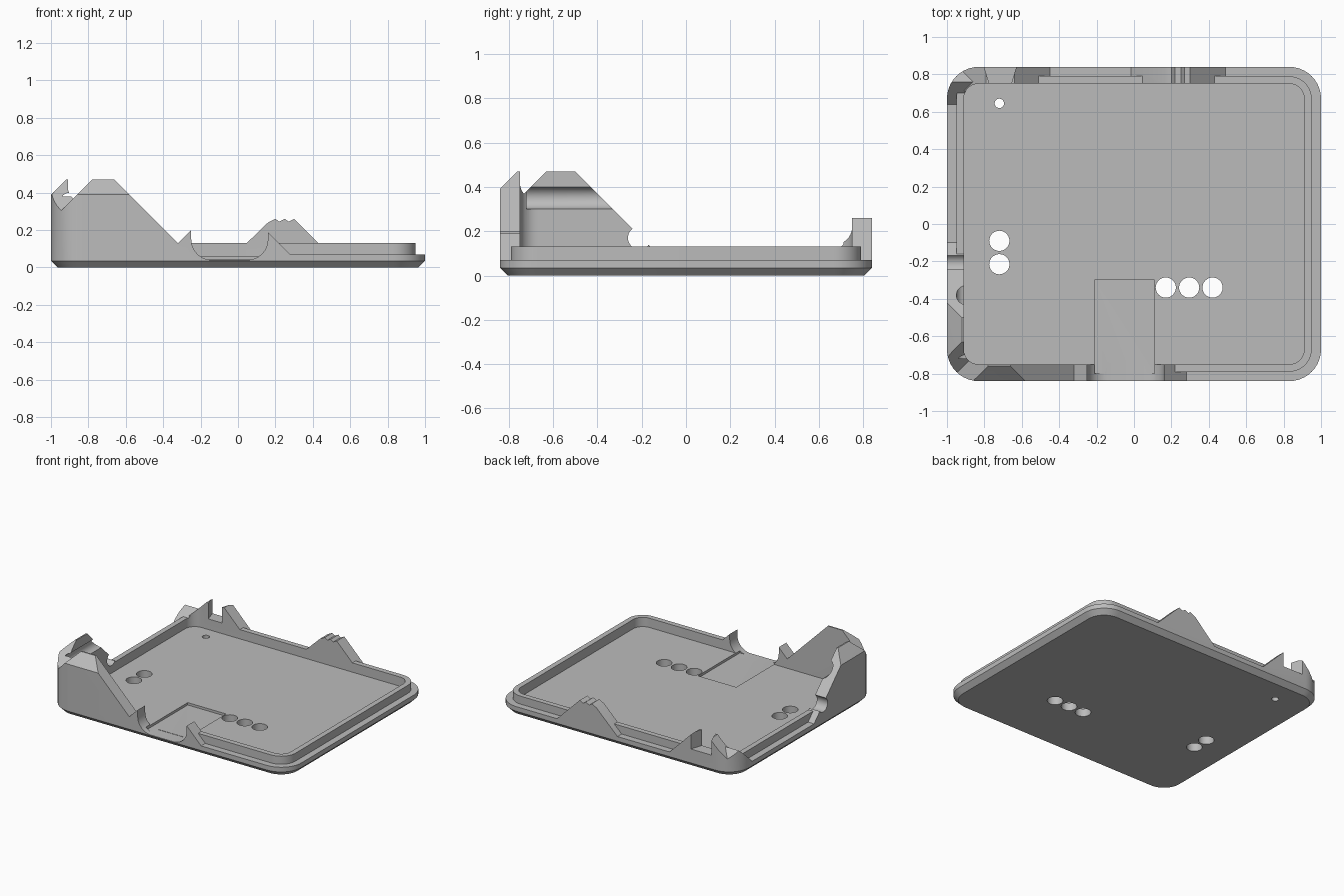
import bpy, bmesh, math

if "Cube" in bpy.data.objects:
    bpy.data.objects.remove(bpy.data.objects["Cube"], do_unlink=True)

grey = bpy.data.materials.new("plain_grey")
grey.use_nodes = True
grey.diffuse_color = (0.5, 0.5, 0.5, 1)
grey.node_tree.nodes["Principled BSDF"].inputs["Base Color"].default_value = (0.5, 0.5, 0.5, 1)

HX, HY, CORNER = 1.0, 0.84, 0.17


def make_object(name, bm):
    bmesh.ops.recalc_face_normals(bm, faces=bm.faces)
    mesh = bpy.data.meshes.new(name)
    bm.to_mesh(mesh)
    bm.free()
    mesh.materials.append(grey)
    obj = bpy.data.objects.new(name, mesh)
    bpy.context.collection.objects.link(obj)
    return obj


def loft(name, rings):
    """Solid through rings of 3D points."""
    bm = bmesh.new()
    loops = [[bm.verts.new(p) for p in ring] for ring in rings]
    count = len(loops[0])
    for low, high in zip(loops, loops[1:]):
        for i in range(count):
            j = (i + 1) % count
            bm.faces.new((low[i], low[j], high[j], high[i]))
    bm.faces.new(loops[0])
    bm.faces.new(loops[-1])
    return make_object(name, bm)


def rounded_ring(inset, z, steps=10):
    """Rounded rectangle set in from the outer outline."""
    r = max(CORNER - inset, 0.07)
    ring = []
    for k, (sx, sy) in enumerate(((1, 1), (-1, 1), (-1, -1), (1, -1))):
        for i in range(steps + 1):
            a = math.pi / 2 * (k + i / steps)
            ring.append((sx * (HX - inset - r) + r * math.cos(a),
                         sy * (HY - inset - r) + r * math.sin(a), z))
    return ring


def rounded_block(name, levels):
    return loft(name, [rounded_ring(inset, z) for inset, z in levels])


def prism(name, points, axis, lo, hi):
    """Extrude a flat outline along one axis."""
    place = {"x": lambda p, d: (d, p[0], p[1]),
             "y": lambda p, d: (p[0], d, p[1]),
             "z": lambda p, d: (p[0], p[1], d)}[axis]
    return loft(name, [[place(p, d) for p in points] for d in (lo, hi)])


def circle(u, v, r, n=32):
    return [(u + r * math.cos(math.tau * i / n), v + r * math.sin(math.tau * i / n))
            for i in range(n)]


def rect(u0, u1, v0, v1):
    return [(u0, v0), (u1, v0), (u1, v1), (u0, v1)]


def combine(target, tool, operation):
    mod = target.modifiers.new("combine", "BOOLEAN")
    mod.operation, mod.solver, mod.object = operation, "EXACT", tool
    bpy.context.view_layer.objects.active = target
    bpy.ops.object.modifier_apply(modifier=mod.name)
    bpy.data.objects.remove(tool, do_unlink=True)


# Full case outline with bevelled bottom and top edges
tray = rounded_block("tray", [(0.035, 0), (0, 0.035), (0, 0.39), (0.08, 0.47)])

# Height limits: low ledge everywhere, taller stretches of wall by side
limit = prism("height_limit", rect(-1.4, 1.4, -1.3, 1.3), "z", -0.3, 0.07)
LOW = -0.06
front_left = [(-1.1, LOW), (-1.1, 0.15), (-0.77, 0.48), (-0.67, 0.48), (-0.32, 0.13),
              (-0.22, 0.23), (0.12, 0.23), (0.41, LOW)]
left_front = [(-0.95, LOW), (-0.95, 0.15), (-0.62, 0.48), (-0.51, 0.48), (0.03, LOW)]
left_back = [(0.51, LOW), (0.76, 0.19), (0.9, 0.05), (0.9, LOW)]
back_port = [(-1.11, LOW), (-0.79, 0.26), (-0.64, 0.26), (-0.32, LOW)]
back_bump = [(-0.15, LOW), (0.16, 0.24), (0.2, 0.26), (0.22, 0.245), (0.25, 0.26),
             (0.27, 0.245), (0.3, 0.26), (0.62, LOW)]
for outline, axis, lo, hi in ((front_left, "y", -1.1, -0.7), (left_front, "x", -1.2, -0.86),
                              (left_back, "x", -1.21, -0.85), (back_port, "y", 0.71, 1.1),
                              (back_bump, "y", 0.71, 1.1)):
    combine(limit, prism("wall_limit", outline, axis, lo, hi), "UNION")
combine(tray, limit, "INTERSECT")

# Raised inner lip, then the hollow inside
combine(tray, rounded_block("lip", [(0.05, 0.045), (0.05, 0.13)]), "UNION")
combine(tray, rounded_block("hollow", [(0.09, 0.06), (0.09, 0.8)]), "DIFFERENCE")

# Front cable opening with round lower corners, and the shallow floor recess
opening = [(-0.25, 0.6), (-0.25, 0.15)]
for centre, start in ((-0.14, math.pi), (0.05, 1.5 * math.pi)):
    opening += [(centre + 0.11 * math.cos(start + math.pi / 2 * i / 8),
                 0.15 + 0.11 * math.sin(start + math.pi / 2 * i / 8)) for i in range(9)]
opening.append((0.16, 0.6))
combine(tray, prism("cable_cut", opening, "y", -1.0, -0.74), "DIFFERENCE")
combine(tray, prism("recess_cut", rect(-0.21, 0.11, -0.8, -0.3), "z", 0.042, 0.3), "DIFFERENCE")

# Flared back port, round left port and the groove inside the left wall
port = [(-0.82, 0.9), (-0.77, 0.74), (-0.66, 0.74), (-0.61, 0.9)]
combine(tray, prism("back_port_cut", port, "z", 0.14, 0.6), "DIFFERENCE")
combine(tray, prism("left_port_cut", circle(-0.21, 0.17, 0.052), "x", -1.2, -0.8), "DIFFERENCE")
combine(tray, prism("groove_cut", circle(-0.9, 0.35, 0.05), "y", -0.72, -0.3), "DIFFERENCE")

# Floor holes
for x, y, r in ((-0.72, -0.09, 0.054), (-0.72, -0.215, 0.054), (0.17, -0.34, 0.054),
                (0.295, -0.34, 0.054), (0.42, -0.34, 0.054), (-0.72, 0.645, 0.025)):
    combine(tray, prism("hole_cut", circle(x, y, r), "z", -0.2, 0.3), "DIFFERENCE")

for other in bpy.context.selected_objects:
    other.select_set(False)
tray.select_set(True)
bpy.context.view_layer.objects.active = tray
bpy.ops.object.shade_smooth_by_angle(angle=math.radians(30))
